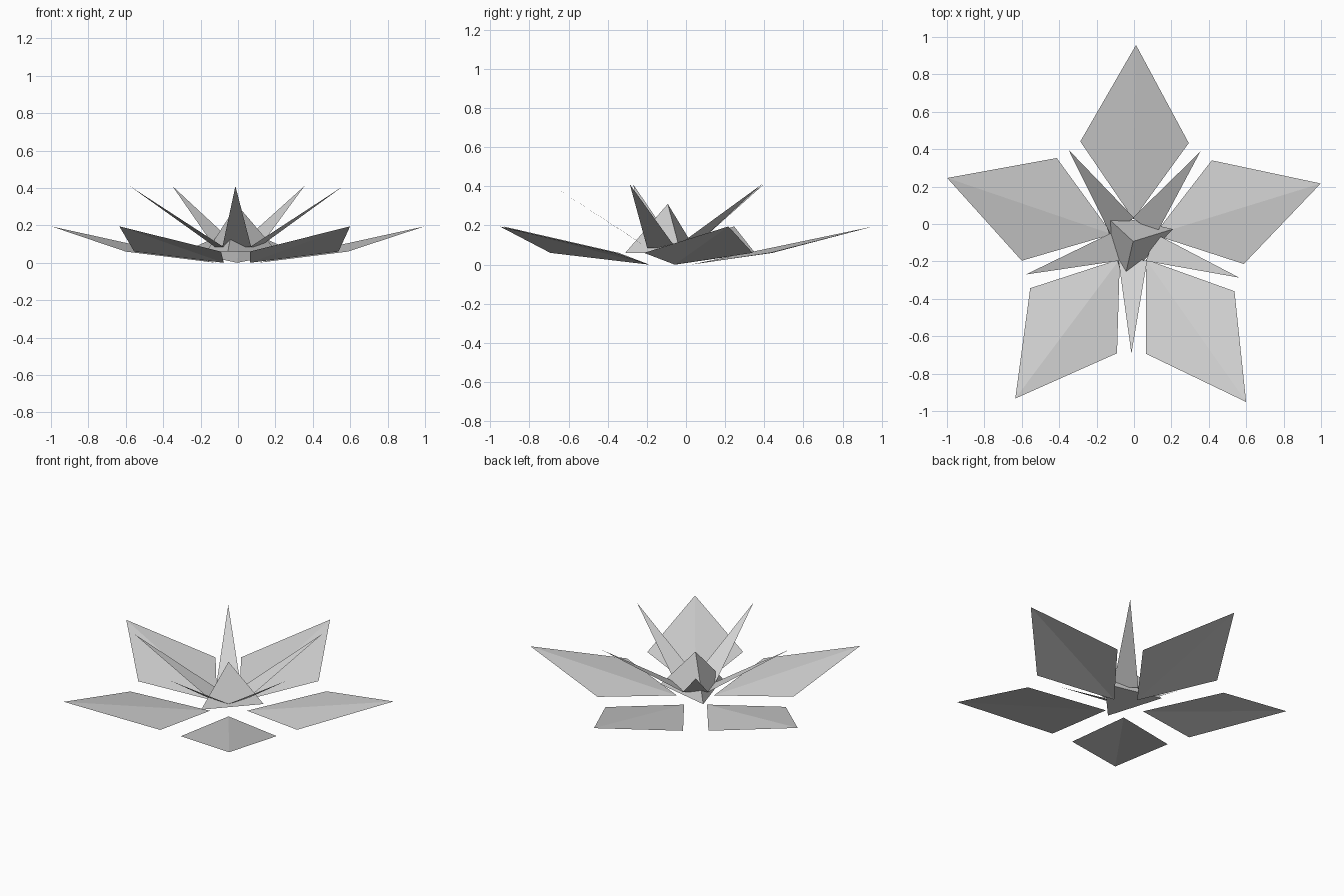
import bpy
import bmesh
from math import radians
from mathutils import Matrix, Vector

cube = bpy.data.objects.get("Cube")
if cube:
    bpy.data.objects.remove(cube, do_unlink=True)

CENTRE = Vector((-0.005, -0.093, 0))
TWIST = -0.85  # whole flower is turned slightly

grey = bpy.data.materials.new("light_grey")
grey.use_nodes = True
colour = (0.65, 0.65, 0.65, 1)
grey.diffuse_color = colour
grey.node_tree.nodes["Principled BSDF"].inputs["Base Color"].default_value = colour


def add_part(name, bm, angle):
    """Turn a part built along +x to its angle around the flower centre."""
    turn = Matrix.Rotation(radians(angle + TWIST), 4, "Z")
    bm.transform(Matrix.Translation(CENTRE) @ turn)
    mesh = bpy.data.meshes.new(name)
    bm.to_mesh(mesh)
    bm.free()
    mesh.materials.append(grey)
    obj = bpy.data.objects.new(name, mesh)
    bpy.context.collection.objects.link(obj)


def add_leaf(name, points, faces, angle):
    bm = bmesh.new()
    verts = [bm.verts.new(p) for p in points]
    for face in faces:
        bm.faces.new([verts[i] for i in face])
    add_part(name, bm, angle)


# Outer petal: a kite creased from its root to its raised tip
petal = [(0.118, 0, 0), (0.53, -0.29, 0.06), (1.05, 0, 0.195), (0.53, 0.29, 0.06)]
# Inner spike: a flat, steep triangle
spike = [(0.1, -0.077, 0.085), (0.6, 0, 0.41), (0.1, 0.077, 0.085)]

for i in range(5):
    add_leaf(f"outer_petal_{i + 1}", petal, [(0, 1, 2), (0, 2, 3)], 90 + 72 * i)
    add_leaf(f"inner_spike_{i + 1}", spike, [(0, 1, 2)], 54 + 72 * i)

# Three-sided pyramid in the middle, with a closed base
bm = bmesh.new()
bmesh.ops.create_cone(bm, cap_ends=True, segments=3, radius1=0.223, radius2=0, depth=0.25)
bmesh.ops.remove_doubles(bm, verts=bm.verts, dist=0.001)
first = max(bm.verts, key=lambda v: v.co.xy.length).co.xy
spin = Matrix.Rotation(Vector((1, 0)).angle_signed(first), 4, "Z")
bm.transform(Matrix.Translation((0, 0, 0.185)) @ spin)
# Put one corner exactly on +x before turning the pyramid into place
corner = max(bm.verts, key=lambda v: v.co.xy.length).co.xy
if abs(corner.y) > 0.01 and not any(v.co.x > 0.2 for v in bm.verts):
    bm.transform(Matrix.Rotation(Vector((1, 0)).angle_signed(corner), 4, "Z"))
bmesh.ops.recalc_face_normals(bm, faces=bm.faces)
add_part("centre_pyramid", bm, 18)
